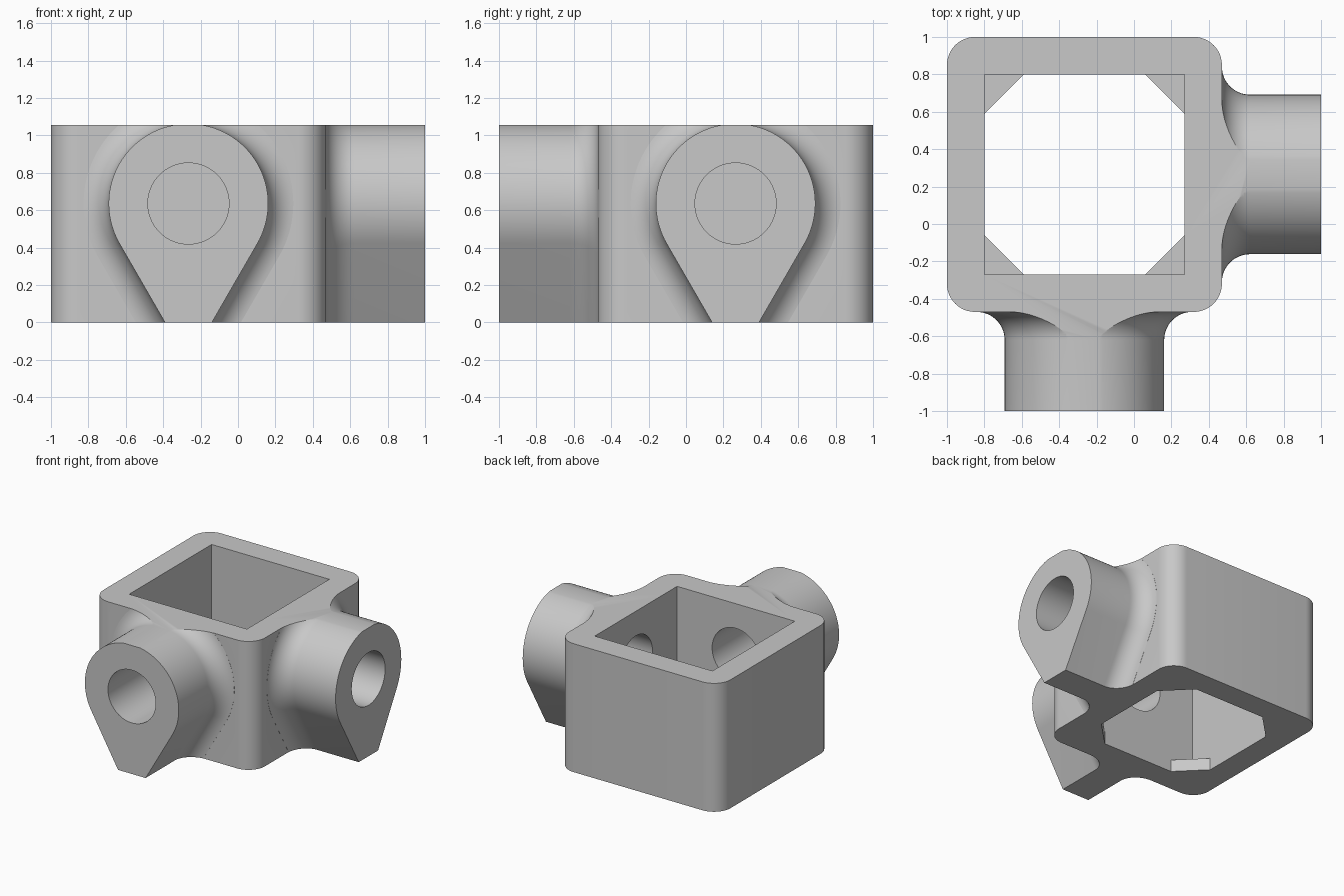
import bpy
from math import sin, cos, pi, radians, sqrt

cube = bpy.data.objects.get("Cube")
if cube:
    bpy.data.objects.remove(cube, do_unlink=True)

TOP = 1.055                    # height of the part
CX, CY = -0.265, 0.265         # centre of the square body
HALF, CAVITY = 0.735, 0.535    # outer and inner half widths
AXIS_Z, ARM_R, HOLE_R = 0.636, 0.4265, 0.217
FILLET = 0.15

grey = bpy.data.materials.new("light grey")
grey.use_nodes = True
colour = (0.58, 0.58, 0.58, 1)
grey.diffuse_color = colour
grey.node_tree.nodes["Principled BSDF"].inputs["Base Color"].default_value = colour


def loft(name, rings):
    """Closed solid through rings of equal point count."""
    n = len(rings[0])
    verts = [p for ring in rings for p in ring]
    faces = [tuple(range(n))[::-1],
             tuple(range(len(verts) - n, len(verts)))]
    for k in range(len(rings) - 1):
        for i in range(n):
            j = (i + 1) % n
            faces.append((k * n + i, k * n + j, k * n + n + j, k * n + n + i))
    mesh = bpy.data.meshes.new(name)
    mesh.from_pydata(verts, [], faces)
    mesh.materials.append(grey)
    obj = bpy.data.objects.new(name, mesh)
    bpy.context.collection.objects.link(obj)
    bpy.context.view_layer.objects.active = obj
    obj.select_set(True)
    bpy.ops.object.mode_set(mode='EDIT')
    bpy.ops.mesh.select_all(action='SELECT')
    bpy.ops.mesh.normals_make_consistent(inside=False)
    bpy.ops.object.mode_set(mode='OBJECT')
    obj.select_set(False)
    return obj


def prism(name, outline, z0, z1):
    return loft(name, [[(x, y, z) for x, y in outline] for z in (z0, z1)])


def square(half, r=0, steps=12):
    """Square outline about the body centre, optionally with round corners."""
    pts = []
    for q, (sx, sy) in enumerate([(1, 1), (-1, 1), (-1, -1), (1, -1)]):
        for i in range(steps + 1 if r else 1):
            a = (q + i / steps) * pi / 2
            pts.append((CX + sx * (half - r) + r * cos(a),
                        CY + sy * (half - r) + r * sin(a)))
    return pts


def turn(point, side):
    """Place a point given in arm space: along x across, y outwards from centre."""
    x, y, z = point
    return (CX + x, CY + y, z) if side == "front" else (CX - y, CY + x, z)


def teardrop(r, y, side):
    """Round top with sides tapering at sixty degrees to below the floor."""
    low = AXIS_Z + 0.1
    foot = (r - low / 2) / (sqrt(3) / 2)
    pts = [(foot, y, -0.1)]
    for i in range(73):
        a = radians(-30 + 240 * i / 72)
        pts.append((r * cos(a), y, AXIS_Z + r * sin(a)))
    pts.append((-foot, y, -0.1))
    return [turn(p, side) for p in pts]


def arm(side):
    rings = [teardrop(ARM_R, -1.265, side)]
    for i in range(15):
        t = radians(6 * i)
        rings.append(teardrop(ARM_R + FILLET * (1 - cos(t)),
                              -HALF - FILLET * (1 - sin(t)), side))
    rings.append(teardrop(ARM_R + FILLET * (1 - cos(t)), -HALF + 0.07, side))
    return loft(side + "_arm", rings)


def bore(side):
    angles = [2 * pi * i / 64 for i in range(64)]
    return loft(side + "_bore", [
        [turn((HOLE_R * cos(a), y, AXIS_Z + HOLE_R * sin(a)), side) for a in angles]
        for y in (-1.4, -0.3)])


def combine(target, tool, operation):
    mod = target.modifiers.new("cut", 'BOOLEAN')
    mod.operation, mod.object, mod.solver = operation, tool, 'EXACT'
    bpy.context.view_layer.objects.active = target
    bpy.ops.object.modifier_apply(modifier=mod.name)
    bpy.data.objects.remove(tool, do_unlink=True)


# Square sleeve
body = prism("corner_bracket", square(HALF, 0.15), -0.2, 1.3)
combine(body, prism("cavity", square(CAVITY), -0.4, 1.5), 'DIFFERENCE')

# Two flared arms with bores
for side in ("front", "left"):
    combine(body, arm(side), 'UNION')
    combine(body, bore(side), 'DIFFERENCE')

# Corner stops at the bottom of the cavity
leg, sink = 0.21, 0.05
for sx in (1, -1):
    for sy in (1, -1):
        corner = [(sink, sink), (-leg - sink, sink), (sink, -leg - sink)]
        outline = [(CX + sx * (CAVITY + u), CY + sy * (CAVITY + v)) for u, v in corner]
        combine(body, prism("corner_stop", outline, -0.1, 0.1), 'UNION')

# Trim flat at the floor and the top
combine(body, prism("trim_slab", square(2), 0, TOP), 'INTERSECT')

bpy.ops.object.select_all(action='DESELECT')
body.select_set(True)
bpy.context.view_layer.objects.active = body
bpy.ops.object.shade_smooth_by_angle(angle=radians(25))
